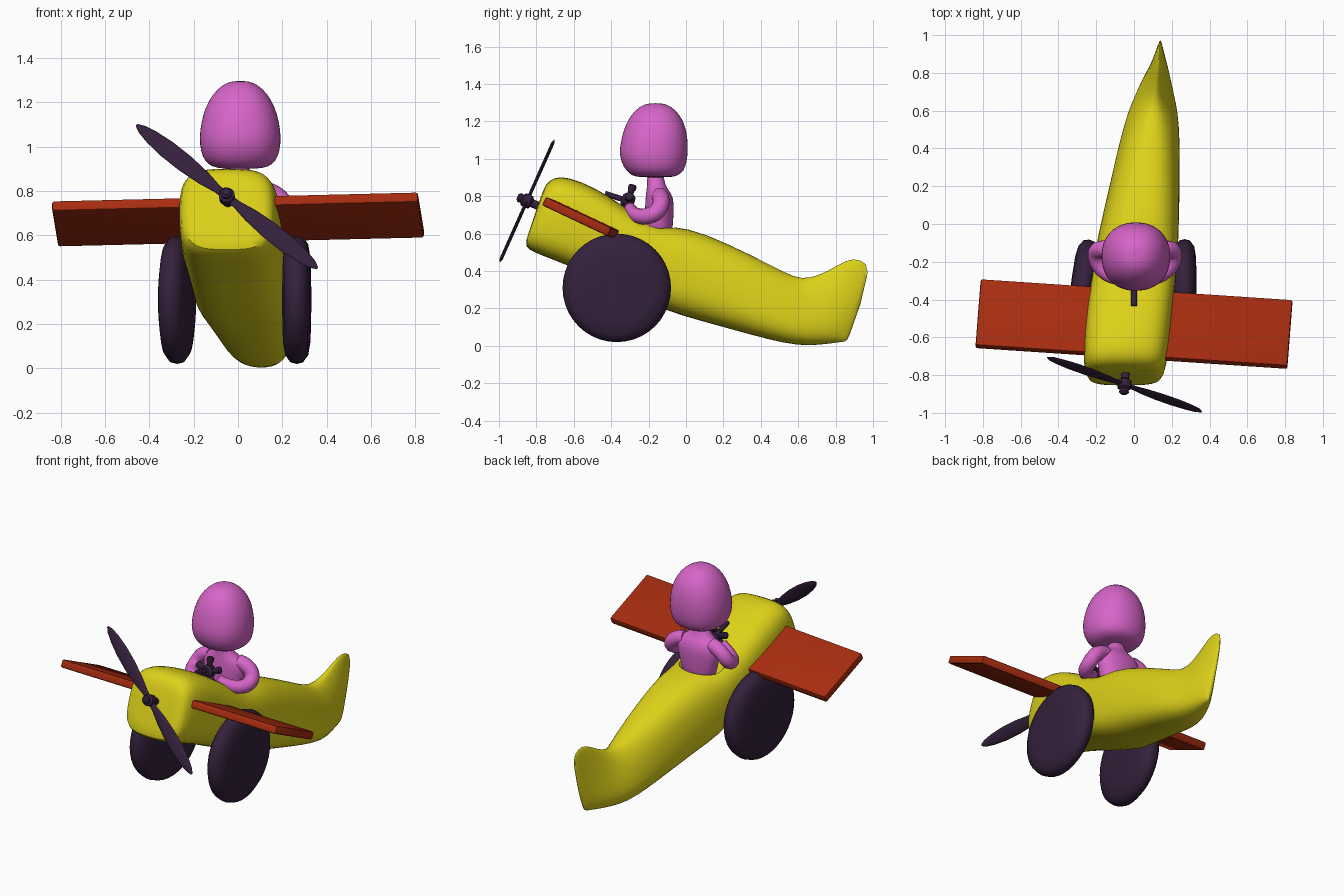
import bpy, bmesh
from math import sin, cos, pi, copysign
from mathutils import Vector as V, Matrix

if "Cube" in bpy.data.objects:
    bpy.data.objects.remove(bpy.data.objects["Cube"])


def material(name, rgb):
    m = bpy.data.materials.new(name)
    m.diffuse_color = (*rgb, 1)
    m.use_nodes = True
    m.node_tree.nodes["Principled BSDF"].inputs["Base Color"].default_value = m.diffuse_color
    return m


YELLOW = material("yellow", (0.72, 0.64, 0.01))
RED = material("red", (0.38, 0.025, 0.005))
DARK = material("dark_plum", (0.035, 0.015, 0.045))
PINK = material("pink", (0.68, 0.13, 0.58))


def ring(c, u, v, p=2.0, taper=1.0, n=24):
    """Superellipse ring around c; taper narrows the +v side."""
    pts = []
    for i in range(n):
        a = 2 * pi * i / n
        s = copysign(abs(sin(a)) ** (2 / p), sin(a))
        k = copysign(abs(cos(a)) ** (2 / p), cos(a))
        pts.append(V(c) + V(u) * k * (1 + (taper - 1) * (s + 1) / 2) + V(v) * s)
    return pts


def finish(ob, mat, angle=40):
    ob.data.materials.clear()
    ob.data.materials.append(mat)
    bpy.ops.object.select_all(action='DESELECT')
    ob.select_set(True)
    bpy.context.view_layer.objects.active = ob
    for m in list(ob.modifiers):
        bpy.ops.object.modifier_apply(modifier=m.name)
    bpy.ops.object.shade_smooth_by_angle(angle=angle * pi / 180)
    return ob


def loft(name, rings, mat, subsurf=0, cutter=None):
    bm = bmesh.new()
    loops = [[bm.verts.new(p) for p in r] for r in rings]
    n = len(loops[0])
    for a, b in zip(loops, loops[1:]):
        for i in range(n):
            bm.faces.new((a[i], a[(i + 1) % n], b[(i + 1) % n], b[i]))
    bm.faces.new(loops[0])
    bm.faces.new(loops[-1])
    bmesh.ops.recalc_face_normals(bm, faces=bm.faces)
    me = bpy.data.meshes.new(name)
    bm.to_mesh(me)
    bm.free()
    ob = bpy.data.objects.new(name, me)
    bpy.context.collection.objects.link(ob)
    if subsurf:
        ob.modifiers.new("Smooth", 'SUBSURF').levels = subsurf
    if cutter:
        ob.modifiers.new("Cut", 'BOOLEAN').object = cutter
        ob.modifiers["Cut"].operation = 'DIFFERENCE'
    return finish(ob, mat)


def frame(direction):
    return V(direction).normalized().to_track_quat('Z', 'Y').to_matrix()


def lathe(name, centre, axis, profile, mat, n=32):
    """Round part: profile of (offset along axis, radius)."""
    f = frame(axis)
    return loft(name, [ring(V(centre) + f.col[2] * h, f.col[0] * r, f.col[1] * r, n=n)
                       for h, r in profile], mat)


# Cockpit cutter
bpy.ops.mesh.primitive_uv_sphere_add(segments=32, ring_count=16, location=(0.005, -0.17, 0.74))
cutter = bpy.context.object
cutter.name = "cockpit_cutter"
cutter.scale = (0.175, 0.15, 0.19)
cutter.hide_render = True
cutter.hide_set(True)

# Fuselage: top y, top z, bottom y, bottom z, centre x, half width, squareness, top taper
body = [
    (-.765, .84, -.845, .59, -.05, .15, 3.2, 1), (-.73, .89, -.868, .53, -.05, .20, 3.4, 1),
    (-.67, .91, -.81, .495, -.048, .223, 3.4, 1), (-.57, .885, -.60, .42, -.035, .228, 3.2, 1),
    (-.42, .81, -.40, .32, -.02, .228, 3, 1), (-.30, .72, -.25, .255, 0, .224, 3, 1),
    (-.15, .635, -.10, .185, .015, .222, 3, .98), (0, .64, .05, .14, .035, .216, 2.8, .9),
    (.22, .55, .25, .085, .06, .2, 2.7, .8), (.45, .435, .45, .03, .085, .185, 2.6, .65),
    (.58, .365, .60, 0, .10, .165, 2.5, .5), (.66, .36, .70, .003, .11, .13, 2.4, .4),
    (.76, .40, .78, .012, .12, .095, 2.3, .4), (.86, .465, .82, .017, .13, .065, 2.2, .4),
    (.93, .468, .85, .022, .135, .04, 2.2, .5), (1.0, .42, .867, .025, .14, .012, 2.2, .7)]
loft("fuselage", [ring((cx, (yt + yb) / 2, (zt + zb) / 2), (w, 0, 0),
                       (0, (yt - yb) / 2, (zt - zb) / 2), p, t)
                  for yt, zt, yb, zb, cx, w, p, t in body], YELLOW, 1, cutter)

# Wing slab, pitched and slightly yawed
ax = V((1.65, -.11, .04)).normalized()
ay = V((.03, .35, -.165))
ay = (ay - ax * ay.dot(ax)).normalized()
rot = Matrix((ax, ay, ax.cross(ay))).transposed().to_4x4()
bpy.ops.mesh.primitive_cube_add(size=1)
wing = bpy.context.object
wing.name = "wing"
wing.data.transform(Matrix.Diagonal((1.655, .388, .05, 1)))
wing.matrix_world = Matrix.Translation((0, -.53, .672)) @ rot
bev = wing.modifiers.new("Bevel", 'BEVEL')
bev.width, bev.segments = .01, 2
finish(wing, RED)

# Wheels
tyre = [(-.065, .08), (-.062, .19), (-.052, .25), (-.028, .283), (0, .29),
        (.028, .283), (.052, .25), (.062, .19), (.065, .08)]
for side, x, toe in (("left", -.275, -.13), ("right", .265, -.01)):
    lathe(side + "_wheel", (x, -.37, .31), (cos(toe), sin(toe), 0), tyre, DARK, 40)

# Propeller shaft, hub and blades
hub = V((-.05, -.85, .775))
fwd = V((-.07, -.91, .41)).normalized()
lathe("propeller_shaft", hub, fwd, [(-.1, .022), (.02, .022), (.045, .026), (.055, .015)], DARK, 20)
lathe("propeller_hub", hub, fwd, [(-.032, .02), (-.02, .036), (.02, .036), (.032, .02)], DARK, 20)
for name, sign in (("lower_blade", 1), ("upper_blade", -1)):
    d = V((.82, -.29, -.65)).normalized() * sign
    wide = d.cross(fwd).normalized()
    thin = wide.cross(d)
    loft(name, [ring(hub + d * l, wide * w, thin * .009 * min(1, w / .02), n=16) for l, w in
                ((.0, .018), (.06, .02), (.14, .034), (.25, .043), (.36, .043),
                 (.45, .034), (.51, .021), (.54, .006))], DARK)

# Pilot head: z, centre y, x radius, y radius
head = [(.90, -.165, .08, .08), (.91, -.165, .13, .125), (.935, -.166, .162, .155),
        (.98, -.171, .18, .176), (1.04, -.174, .186, .186), (1.11, -.168, .178, .178),
        (1.18, -.165, .158, .162), (1.24, -.163, .124, .128), (1.28, -.163, .08, .085),
        (1.298, -.163, .035, .04)]
loft("head", [ring((.01, y, z), (rx, 0, 0), (0, ry, 0), 2.2) for z, y, rx, ry in head], PINK, 1)

# Pilot neck and torso
torso = [(.54, -.15, .10, .07), (.64, -.145, .12, .075), (.73, -.142, .145, .078),
         (.79, -.142, .15, .075), (.83, -.15, .11, .062), (.855, -.16, .06, .048),
         (.93, -.165, .045, .045)]
loft("torso", [ring((.005, y, z), (rx, 0, 0), (0, ry, 0), 2.2) for z, y, rx, ry in torso], PINK, 1)

# Pilot arms bending forward to the controls
for side, s in (("left", -1), ("right", 1)):
    cu = bpy.data.curves.new(side + "_arm", 'CURVE')
    cu.dimensions = '3D'
    cu.bevel_depth, cu.bevel_resolution, cu.use_fill_caps = .046, 4, True
    sp = cu.splines.new('NURBS')
    path = [(.10, -.14, .80, 1), (.17, -.13, .79, 1), (.22, -.13, .71, 1),
            (.19, -.25, .68, .95), (.10, -.29, .71, .8), (.06, -.30, .74, .65)]
    sp.points.add(len(path) - 1)
    for pt, (x, y, z, r) in zip(sp.points, path):
        pt.co, pt.radius = (.005 + s * x, y, z, 1), r
    sp.use_endpoint_u, sp.order_u = True, 4
    arm = bpy.data.objects.new(side + "_arm", cu)
    bpy.context.collection.objects.link(arm)
    bpy.ops.object.select_all(action='DESELECT')
    arm.select_set(True)
    bpy.context.view_layer.objects.active = arm
    bpy.ops.object.convert(target='MESH')
    finish(bpy.context.object, PINK, 60)

# Spoked steering control in front of the pilot
c = V((0, -.31, .775))
axis = V((0, -.95, .3)).normalized()
lathe("steering_hub", c, axis, [(-.035, .025), (-.02, .04), (.02, .04), (.035, .025)], DARK, 20)
lathe("steering_column", c, axis, [(0, .015), (.13, .015)], DARK, 12)
f = frame(axis)
for i in range(5):
    a = 2 * pi * i / 5
    d = (V((1, 0, 0)) * sin(a) + axis.cross(V((-1, 0, 0))) * cos(a)).normalized()
    if i == 0 and d.z < 0:
        axis = -axis
        d = -d
    lathe(f"steering_spoke_{i + 1}", c, d,
          [(0, .018), (.055, .016), (.065, .022), (.085, .022), (.092, .012)], DARK, 12)
